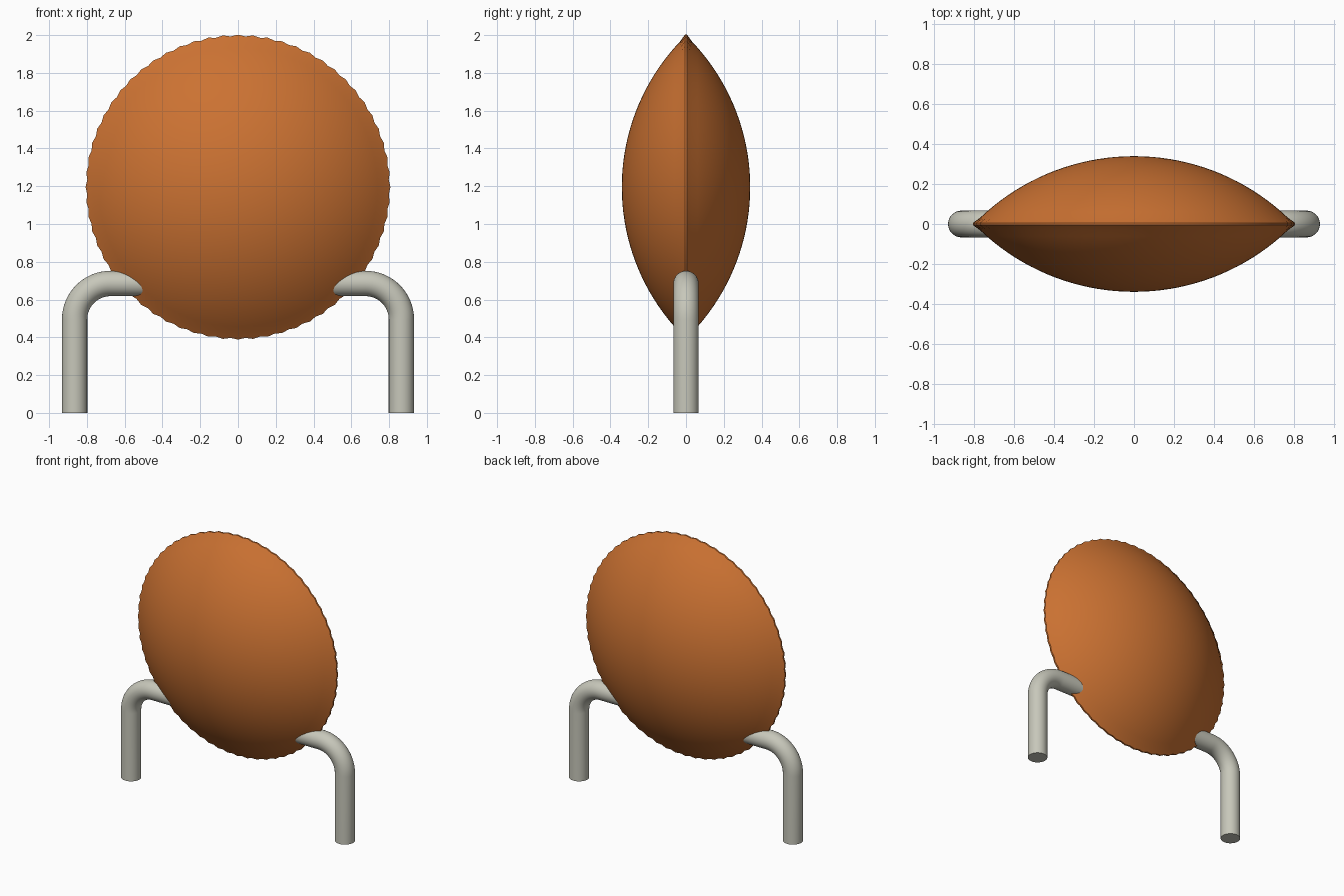
import bpy, bmesh, math
from mathutils import Vector

if "Cube" in bpy.data.objects:
    bpy.data.objects.remove(bpy.data.objects["Cube"])


def material(name, rgb):
    mat = bpy.data.materials.new(name)
    mat.use_nodes = True
    mat.diffuse_color = (*rgb, 1)
    mat.node_tree.nodes["Principled BSDF"].inputs["Base Color"].default_value = (*rgb, 1)
    return mat


def finish(name, bm, mat, angle):
    bmesh.ops.recalc_face_normals(bm, faces=bm.faces)
    mesh = bpy.data.meshes.new(name)
    bm.to_mesh(mesh)
    bm.free()
    mesh.materials.append(mat)
    obj = bpy.data.objects.new(name, mesh)
    bpy.context.collection.objects.link(obj)
    bpy.ops.object.select_all(action='DESELECT')
    obj.select_set(True)
    bpy.context.view_layer.objects.active = obj
    bpy.ops.object.shade_smooth_by_angle(angle=math.radians(angle))
    return obj


def bridge(bm, a, b):
    for i in range(len(a)):
        j = (i + 1) % len(a)
        bm.faces.new((a[i], a[j], b[j], b[i]))


orange = material("burnt orange", (0.60, 0.168, 0.032))
grey = material("warm grey", (0.57, 0.57, 0.49))

# Lens body: two spherical caps meeting at a thin, finely scalloped rim
CENTRE_Z, RIM, DEPTH, SEGS, STEPS = 1.195, 0.803, 0.34, 128, 20
sphere = (RIM ** 2 + DEPTH ** 2) / (2 * DEPTH)
half_angle = math.asin(RIM / sphere)
bm = bmesh.new()
outer_rings = []
for side in (-1, 1):
    pole = bm.verts.new((0, side * DEPTH, CENTRE_Z))
    previous = None
    for k in range(1, STEPS + 1):
        t = half_angle * k / STEPS
        y = side * max(sphere * math.cos(t) - (sphere - DEPTH), 0.006)
        ring = []
        for i in range(SEGS):
            a = math.tau * i / SEGS
            r = sphere * math.sin(t)
            if k == STEPS:
                r += 0.004 if i % 2 == 0 else -0.004
            ring.append(bm.verts.new((r * math.cos(a), y, CENTRE_Z + r * math.sin(a))))
        if previous:
            bridge(bm, previous, ring)
        else:
            for i in range(SEGS):
                bm.faces.new((pole, ring[i], ring[(i + 1) % SEGS]))
        previous = ring
    outer_rings.append(previous)
bridge(bm, *outer_rings)
finish("lens_body", bm, orange, 40)

# Bent tube legs: upright, quarter bend, then a horizontal end inside the body
TUBE, BEND, LEG_X, BEND_Z = 0.067, 0.19, 0.865, 0.495
for name, side in (("left_leg", 1), ("right_leg", -1)):
    path = [(LEG_X, 0.0, 0.0)]
    for k in range(17):
        a = math.pi / 2 * k / 16
        path.append((LEG_X - BEND + BEND * math.cos(a), BEND_Z + BEND * math.sin(a), a))
    path.append((0.45, BEND_Z + BEND, math.pi / 2))
    bm = bmesh.new()
    rings = []
    for x, z, a in path:
        outward = Vector((math.cos(a), 0, math.sin(a)))
        ring = []
        for i in range(32):
            b = math.tau * i / 32
            p = Vector((x, 0, z)) + TUBE * (math.cos(b) * outward + math.sin(b) * Vector((0, 1, 0)))
            ring.append(bm.verts.new((side * p.x, p.y, p.z)))
        rings.append(ring)
    for a, b in zip(rings, rings[1:]):
        bridge(bm, a, b)
    bm.faces.new(rings[0])
    bm.faces.new(rings[-1])
    finish(name, bm, grey, 40)
